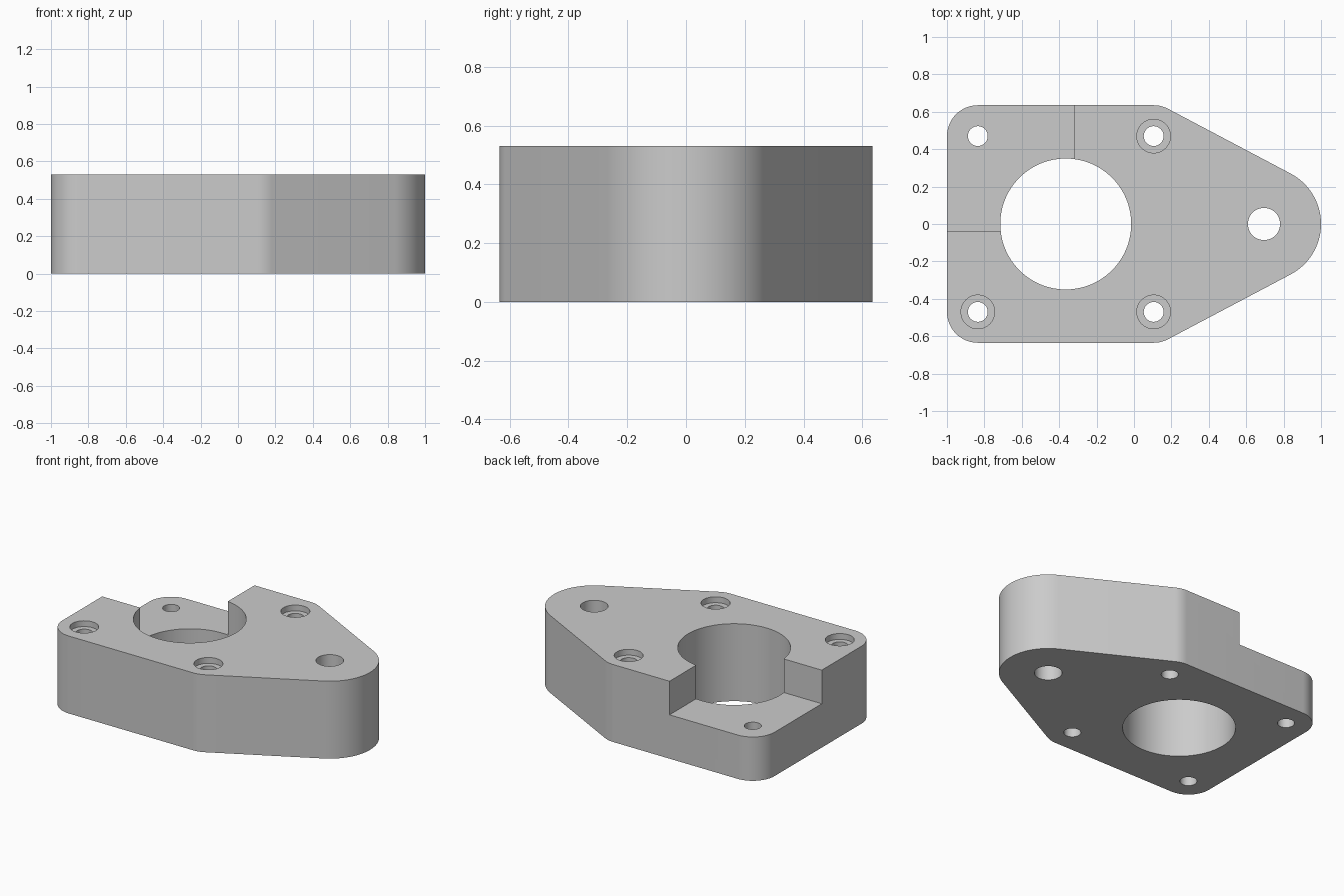
import bpy, bmesh
from math import radians, cos, sin

old = bpy.data.objects.get("Cube")
if old:
    bpy.data.objects.remove(old, do_unlink=True)

HEIGHT = 0.53
NOTCH_FLOOR = 0.30
LEFT_X, RIGHT_X, HOLE_Y = -0.835, 0.105, 0.47   # bolt pattern
TIP_X, TIP_R, CORNER_R = 0.695, 0.305, 0.165
MID_X = (LEFT_X + RIGHT_X) / 2

grey = bpy.data.materials.new("plain grey")
grey.use_nodes = True
colour = (0.6, 0.6, 0.6, 1)
grey.diffuse_color = colour
grey.node_tree.nodes["Principled BSDF"].inputs["Base Color"].default_value = colour


def arc(x, y, r, start, end, steps):
    angles = [radians(start + (end - start) * i / steps) for i in range(steps + 1)]
    return [(x + r * cos(a), y + r * sin(a)) for a in angles]


def prism(name, outline, bottom, top):
    bm = bmesh.new()
    base = bm.faces.new([bm.verts.new((x, y, bottom)) for x, y in outline])
    side = bmesh.ops.extrude_face_region(bm, geom=[base])
    verts = [v for v in side["geom"] if isinstance(v, bmesh.types.BMVert)]
    bmesh.ops.translate(bm, verts=verts, vec=(0, 0, top - bottom))
    bmesh.ops.recalc_face_normals(bm, faces=bm.faces)
    mesh = bpy.data.meshes.new(name)
    bm.to_mesh(mesh)
    bm.free()
    mesh.materials.append(grey)
    obj = bpy.data.objects.new(name, mesh)
    bpy.context.collection.objects.link(obj)
    return obj


def cut(outline, bottom=-0.1, top=HEIGHT + 0.1):
    cutter = prism("cutter", outline, bottom, top)
    cutter.hide_render = True
    mod = plate.modifiers.new("cut", 'BOOLEAN')
    mod.operation = 'DIFFERENCE'
    mod.solver = 'EXACT'
    mod.object = cutter
    bpy.ops.object.modifier_apply(modifier=mod.name)
    bpy.data.objects.remove(cutter, do_unlink=True)


def circle(x, y, r, steps=48):
    return arc(x, y, r, 0, 360, steps)[:-1]


# Tapered plate: rounded corners joined by tangents to the round tip
slant = 62.2
outline = (arc(TIP_X, 0, TIP_R, -slant, slant, 32)
           + arc(RIGHT_X, HOLE_Y, CORNER_R, slant, 90, 8)
           + arc(LEFT_X, HOLE_Y, CORNER_R, 90, 180, 16)
           + arc(LEFT_X, -HOLE_Y, CORNER_R, 180, 270, 16)
           + arc(RIGHT_X, -HOLE_Y, CORNER_R, 270, 360 - slant, 8))
plate = prism("mounting_plate", outline, 0, HEIGHT)
bpy.ops.object.select_all(action='DESELECT')
plate.select_set(True)
bpy.context.view_layer.objects.active = plate

# Lowered rear corner
cut([(-1.2, -0.04), (-0.32, -0.04), (-0.32, 0.9), (-1.2, 0.9)], bottom=NOTCH_FLOOR)

# Main bore and tip hole
cut(circle(MID_X, 0, 0.35, 96))
cut(circle(TIP_X, 0, 0.086))

# Bolt holes, counterbored except in the lowered corner
for x in (LEFT_X, RIGHT_X):
    for y in (-HOLE_Y, HOLE_Y):
        cut(circle(x, y, 0.053))
        if not (x == LEFT_X and y > 0):
            cut(circle(x, y, 0.09), bottom=HEIGHT - 0.04)

bpy.ops.object.shade_smooth_by_angle(angle=radians(30))
